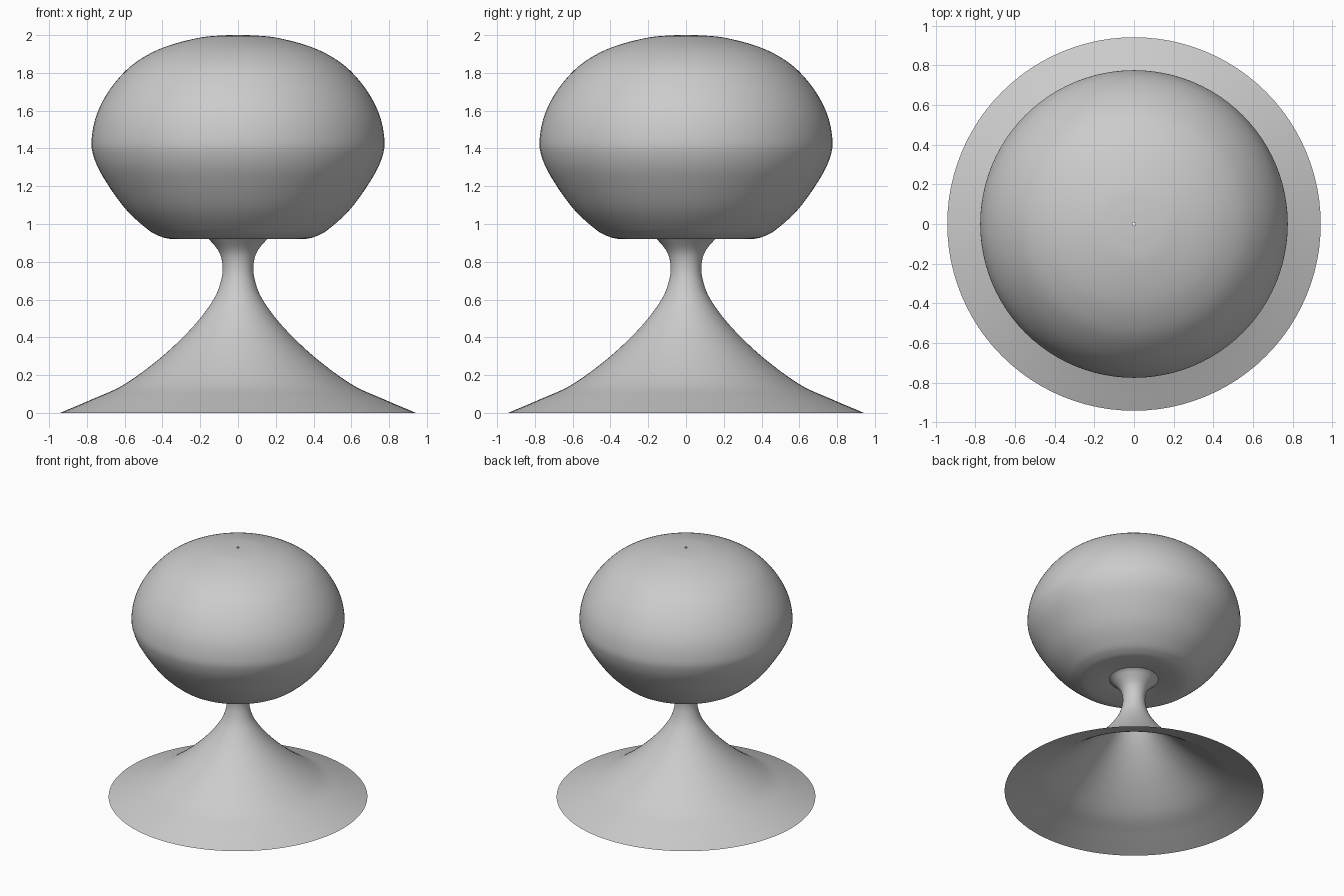
import bpy, bmesh, math
from mathutils import Vector

if "Cube" in bpy.data.objects:
    bpy.data.objects.remove(bpy.data.objects["Cube"])

SEGMENTS = 96


def smooth_profile(points, steps=6):
    """Catmull-Rom curve through (radius, height) points."""
    p = [Vector(q) for q in points]
    p = [2 * p[0] - p[1]] + p + [2 * p[-1] - p[-2]]
    out = []
    for a, b, c, d in zip(p, p[1:], p[2:], p[3:]):
        for i in range(steps):
            t = i / steps
            out.append(0.5 * (2 * b + (c - a) * t + (2 * a - 5 * b + 4 * c - d) * t * t
                              + (3 * b - a - 3 * c + d) * t ** 3))
    return out + [p[-2]]


def lathe(name, points):
    """Spin a smooth profile around z into an open shell."""
    bm = bmesh.new()
    verts = [bm.verts.new((r, 0, z)) for r, z in smooth_profile(points)]
    edges = [bm.edges.new(pair) for pair in zip(verts, verts[1:])]
    bmesh.ops.spin(bm, geom=verts + edges, cent=(0, 0, 0), axis=(0, 0, 1),
                   angle=math.tau, steps=SEGMENTS, use_merge=True)
    bmesh.ops.remove_doubles(bm, verts=bm.verts, dist=1e-5)
    bmesh.ops.recalc_face_normals(bm, faces=bm.faces)
    # open shells: make sure the normals point away from the axis
    f = max(bm.faces, key=lambda f: f.calc_center_median().xy.length)
    c = f.calc_center_median()
    if f.normal.x * c.x + f.normal.y * c.y < 0:
        bmesh.ops.reverse_faces(bm, faces=bm.faces)
    mesh = bpy.data.meshes.new(name)
    bm.to_mesh(mesh)
    bm.free()
    mesh.shade_smooth()
    obj = bpy.data.objects.new(name, mesh)
    bpy.context.collection.objects.link(obj)
    return obj


# flared, hollow foot that narrows to a neck and opens under the shade
lathe("flared_base", [
    (0.942, 0.0), (0.77, 0.073), (0.60, 0.152), (0.40, 0.30), (0.235, 0.46),
    (0.13, 0.60), (0.09, 0.70), (0.082, 0.78), (0.10, 0.852),
    (0.15, 0.915), (0.178, 0.937)])

# rounded shade with a slightly recessed underside
lathe("round_shade", [
    (0.178, 0.937), (0.26, 0.925), (0.35, 0.921), (0.41, 0.934), (0.48, 0.973),
    (0.60, 1.085), (0.715, 1.25), (0.765, 1.36), (0.775, 1.45), (0.748, 1.58),
    (0.68, 1.71), (0.58, 1.825), (0.47, 1.90), (0.35, 1.95), (0.20, 1.987),
    (0.09, 1.998), (0.008, 2.0)])
